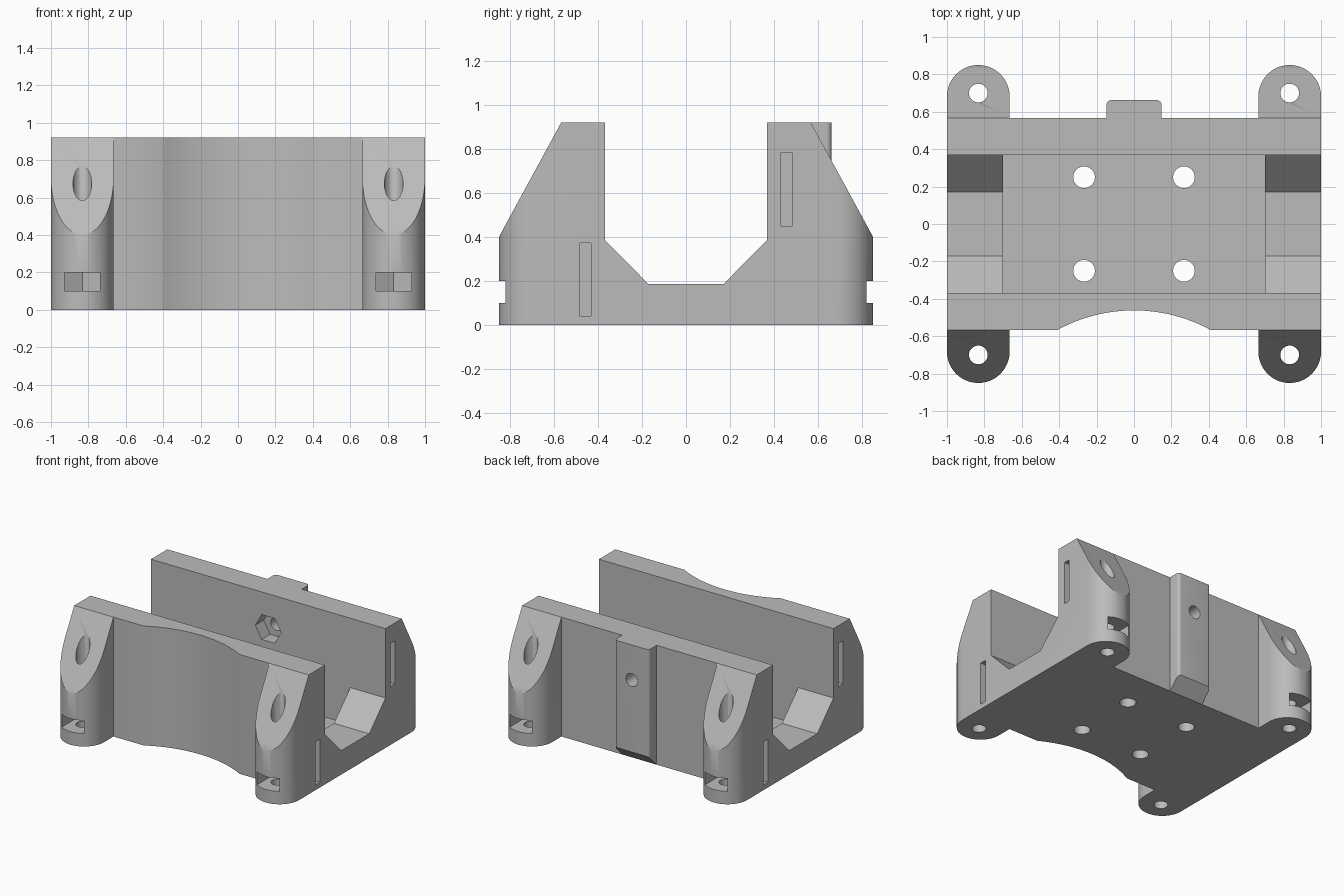
import bpy, bmesh
from math import sin, cos, asin, radians, pi

cube = bpy.data.objects.get("Cube")
if cube:
    bpy.data.objects.remove(cube, do_unlink=True)

WALL, INNER, TOP = 0.567, 0.368, 0.92      # wall faces and height
PX, PY, PR, END = 0.8325, 0.6825, 0.1675, 0.85  # corner posts
HOLE_Y, SCREW_Z = 0.70, 0.65


def arc(cx, cy, r, a0, a1, n=24):
    angles = [radians(a0 + (a1 - a0) * i / n) for i in range(n + 1)]
    return [(cx + r * cos(a), cy + r * sin(a)) for a in angles]


def circle(cx, cy, r, n=32):
    return arc(cx, cy, r, 0, 360, n)[:-1]


def rect(u0, u1, v0, v1):
    return [(u0, v0), (u1, v0), (u1, v1), (u0, v1)]


def prism(name, points, axis, a, b):
    """Extrude a 2D outline along an axis from a to b."""
    place = {"x": lambda u, v, t: (t, u, v),
             "y": lambda u, v, t: (u, t, v),
             "z": lambda u, v, t: (u, v, t)}[axis]
    bm = bmesh.new()
    low = [bm.verts.new(place(u, v, a)) for u, v in points]
    high = [bm.verts.new(place(u, v, b)) for u, v in points]
    bm.faces.new(low)
    bm.faces.new(high)
    for i in range(len(points)):
        j = (i + 1) % len(points)
        bm.faces.new((low[i], low[j], high[j], high[i]))
    bmesh.ops.recalc_face_normals(bm, faces=bm.faces)
    mesh = bpy.data.meshes.new(name)
    bm.to_mesh(mesh)
    bm.free()
    obj = bpy.data.objects.new(name, mesh)
    bpy.context.collection.objects.link(obj)
    return obj


# Plan outline: four rounded posts, concave front, locating rib at the back
sag, half = 0.105, 0.41
R = (half ** 2 + sag ** 2) / (2 * sag)
sweep = asin(half / R) * 180 / pi
rib, rib_y, rr = 0.147, 0.662, 0.025
outline = arc(-PX, -PY, PR, 180, 360) + [(-PX + PR, -WALL)]
outline += arc(0, -WALL + sag - R, R, 90 + sweep, 90 - sweep, 32)
outline += [(PX - PR, -WALL)] + arc(PX, -PY, PR, 180, 360)
outline += arc(PX, PY, PR, 0, 180) + [(PX - PR, WALL), (rib, WALL)]
outline += arc(rib - rr, rib_y - rr, rr, 0, 90, 6)
outline += arc(rr - rib, rib_y - rr, rr, 90, 180, 6)
outline += [(-rib, WALL), (PR - PX, WALL)] + arc(-PX, PY, PR, 0, 180)
block = prism("cradle_block", outline, "z", 0, TOP)


def cut(points, axis, a, b):
    cutter = prism("cutter", points, axis, a, b)
    cutter.hide_render = True
    mod = block.modifiers.new("cut", "BOOLEAN")
    mod.operation, mod.solver, mod.object = "DIFFERENCE", "EXACT", cutter
    bpy.context.view_layer.objects.active = block
    bpy.ops.object.modifier_apply(modifier=mod.name)
    bpy.data.objects.remove(cutter, do_unlink=True)


# Open channel with sloped end gussets, then the deeper middle pocket
cut([(-0.17, 0.185), (0.17, 0.185), (INNER, 0.385), (INNER, 1.1),
     (-INNER, 1.1), (-INNER, 0.385)], "x", -1.2, 1.2)
cut(rect(-0.7, 0.7, -INNER, INNER), "z", 0.1, 1.1)

# Corner posts: sloped tops, vertical screw holes, nut slots
slope = (END - WALL) / (TOP - 0.4)
for sx in (-1, 1):
    for sy in (-1, 1):
        wedge = [(END + 0.2 * slope, 0.2), (WALL - 0.2 * slope, TOP + 0.2),
                 (1.2, TOP + 0.2), (1.2, 0.2)]
        cut([(sy * y, z) for y, z in wedge], "x", sx * 0.64, sx * 1.1)
        cut(circle(sx * PX, sy * HOLE_Y, 0.05), "z", -0.1, 1)
        nut = [(-0.095, 1), (-0.095, HOLE_Y - 0.055), (0, HOLE_Y - 0.11),
               (0.095, HOLE_Y - 0.055), (0.095, 1)]
        cut([(sx * PX + x, sy * y) for x, y in nut], "z", 0.1, 0.2)
        # Thin end slots, high and low on opposite corners
        z0 = 0.45 if sx == sy else 0.04
        cut(rect(sy * 0.457 - 0.025, sy * 0.457 + 0.025, z0, z0 + 0.333),
            "x", sx * 0.88, sx * 1.1)
        # Floor mounting holes
        cut(circle(sx * 0.267, sy * 0.25, 0.058), "z", -0.1, 0.3)

# Rib: chamfered foot, cross hole and hexagonal nut pocket
cut([(WALL, 0), (0.7, 0.7 - WALL), (0.7, -0.1), (WALL, -0.1)], "x", -0.3, 0.3)
cut(circle(0, SCREW_Z, 0.05), "y", 0.2, 0.8)
cut(circle(0, SCREW_Z, 0.11, 6), "y", 0.2, 0.47)

# Single grey plastic
grey = bpy.data.materials.new("grey_plastic")
grey.use_nodes = True
colour = (0.5, 0.5, 0.5, 1)
grey.diffuse_color = colour
grey.node_tree.nodes["Principled BSDF"].inputs["Base Color"].default_value = colour
block.data.materials.clear()
block.data.materials.append(grey)
for poly in block.data.polygons:
    poly.material_index = 0

bpy.ops.object.select_all(action="DESELECT")
block.select_set(True)
bpy.context.view_layer.objects.active = block
bpy.ops.object.shade_smooth_by_angle(angle=radians(30))
